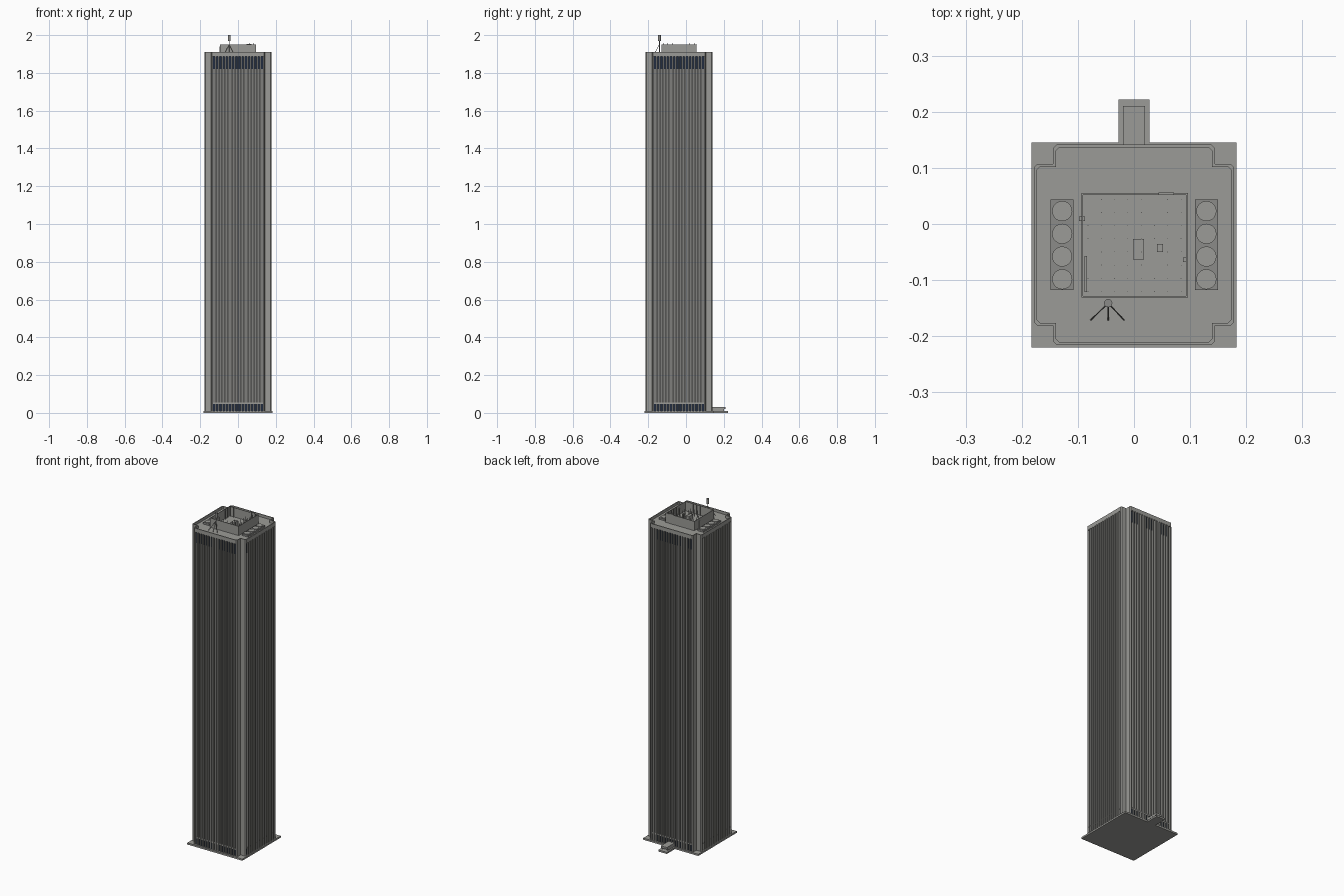
import bpy, bmesh, math
from mathutils import Matrix, Vector

if "Cube" in bpy.data.objects:
    bpy.data.objects.remove(bpy.data.objects["Cube"])

CY = -0.037            # tower centre in y
H, N, C = 0.1785, 0.144, 0.006   # half width, notch position, corner chamfer
TOP = 1.91
ROOF = 1.894


def material(name, rgb):
    m = bpy.data.materials.new(name)
    m.diffuse_color = (*rgb, 1)
    m.use_nodes = True
    m.node_tree.nodes["Principled BSDF"].inputs["Base Color"].default_value = m.diffuse_color
    return m


concrete = material("concrete_grey", (0.33, 0.33, 0.31))
panel = material("panel_grey", (0.21, 0.21, 0.20))
glass = material("dark_glass", (0.015, 0.025, 0.05))
metal = material("metal_grey", (0.26, 0.26, 0.25))


class Part:
    """Collects simple solids into one named object."""
    def __init__(self, name, mat):
        self.name, self.mat, self.bm = name, mat, bmesh.new()

    def box(self, x0, x1, y0, y1, z0, z1):
        return self.prism([(x0, y0), (x1, y0), (x1, y1), (x0, y1)], z0, z1)

    def prism(self, pts, z0, z1):
        low = [self.bm.verts.new((x, y, z0)) for x, y in pts]
        high = [self.bm.verts.new((x, y, z1)) for x, y in pts]
        n = len(pts)
        self.bm.faces.new(low[::-1])
        self.bm.faces.new(high)
        for i in range(n):
            j = (i + 1) % n
            self.bm.faces.new((low[i], low[j], high[j], high[i]))
        return self

    def ring(self, outer, inner, z0, z1):
        loops = [[self.bm.verts.new((x, y, z)) for x, y in p]
                 for p, z in ((outer, z0), (outer, z1), (inner, z1), (inner, z0))]
        n = len(outer)
        for a, b in zip(loops, loops[1:] + loops[:1]):
            for i in range(n):
                j = (i + 1) % n
                self.bm.faces.new((a[i], a[j], b[j], b[i]))
        return self

    def rod(self, a, b, r, sides=8):
        a, b = Vector(a), Vector(b)
        d = b - a
        mat = Matrix.Translation((a + b) / 2) @ d.to_track_quat('Z', 'Y').to_matrix().to_4x4()
        bmesh.ops.create_cone(self.bm, cap_ends=True, segments=sides, radius1=r,
                              radius2=r, depth=d.length, matrix=mat)
        return self

    def four_sides(self):
        # repeat the front facade on the other three sides
        geom = self.bm.verts[:] + self.bm.edges[:] + self.bm.faces[:]
        for k in range(1, 4):
            new = bmesh.ops.duplicate(self.bm, geom=geom)["geom"]
            bmesh.ops.rotate(self.bm, cent=(0, 0, 0), matrix=Matrix.Rotation(k * math.pi / 2, 3, 'Z'),
                             verts=[v for v in new if isinstance(v, bmesh.types.BMVert)])
        bmesh.ops.translate(self.bm, vec=(0, CY, 0), verts=self.bm.verts[:])
        return self

    def done(self):
        bmesh.ops.recalc_face_normals(self.bm, faces=self.bm.faces[:])
        me = bpy.data.meshes.new(self.name)
        self.bm.to_mesh(me)
        self.bm.free()
        me.materials.append(self.mat)
        ob = bpy.data.objects.new(self.name, me)
        bpy.context.collection.objects.link(ob)
        return ob


def outline(h, n, c):
    """Square plan with notched corners and small chamfers."""
    corner = [(n - c, -h), (n, -h + c), (n, -n), (h - c, -n), (h, -n + c)]
    pts = []
    for k in range(4):
        for x, y in corner:
            for _ in range(k):
                x, y = -y, x
            pts.append((x, y + CY))
    return pts


# base plinth with rear entrance pad
Part("base_plate", concrete).box(-0.183, 0.183, -0.22, 0.145, 0, 0.01).done()
Part("entrance_pad", concrete).box(-0.028, 0.028, 0.145, 0.222, 0, 0.01).done()
entry = Part("entrance_canopy", concrete).box(-0.02, 0.02, 0.135, 0.21, 0.02, 0.032)
for s in (-1, 1):
    entry.box(s * 0.017 - 0.002, s * 0.017 + 0.002, 0.138, 0.2, 0.01, 0.02)
entry.done()

# recessed tower core and solid top band
REC = 0.011
Part("tower_core", panel).prism(outline(H - REC, N - 0.001, 0.001), 0.01, 1.888).done()
Part("top_band", concrete).prism(outline(H, N, C), 1.886, ROOF).done()
Part("parapet", concrete).ring(outline(H, N, C), outline(H - 0.005, N - 0.005, C), ROOF, TOP).done()

# chamfered corner piers beside every notch
piers = Part("corner_piers", concrete)
for s in (-1, 1):
    piers.prism([(s * (N - 0.009), -H), (s * (N - C), -H), (s * N, -H + C),
                 (s * N, -N), (s * (N - 0.009), -N)], 0.01, 1.886)
    piers.box(*sorted((s * (N - 0.002), s * N)), -N - 0.001, -N + 0.02, 0.01, 1.886)
piers.four_sides().done()

# vertical fins, with window slots at top and bottom of each bay
BAYS = 16
W = 2 * (N - 0.009)
P = W / BAYS
fins = Part("facade_fins", concrete)
high = Part("top_windows", glass)
low = Part("ground_windows", glass)
sills = Part("bay_sills", concrete)
for i in range(BAYS):
    x = -W / 2 + (i + 0.5) * P
    g = P * 0.27
    if i:
        fins.box(x - P / 2 - P * 0.23, x - P / 2 + P * 0.23, -H, -H + REC + 0.001, 0.01, 1.886)
    high.box(x - g, x + g, -H + REC - 0.002, -H + REC + 0.001, 1.82, 1.886)
    low.box(x - g, x + g, -H + REC - 0.002, -H + REC + 0.001, 0.01, 0.048)
    sills.box(x - g, x + g, -H + 0.005, -H + REC + 0.001, 0.048, 0.056)
for p in (fins, high, low, sills):
    p.four_sides().done()

# rooftop screen enclosure: thin open-topped walls
X0, X1, Y0, Y1 = -0.094, 0.096, -0.131, 0.055
rect = lambda d: [(X0 + d, Y0 + d), (X1 - d, Y0 + d), (X1 - d, Y1 - d), (X0 + d, Y1 - d)]
Part("roof_screen", concrete).ring(rect(0), rect(0.003), ROOF, 1.95).done()

# posts inside the enclosure
posts = Part("screen_posts", metal)
for i in range(8):
    for j in range(8):
        x, y = X0 + 0.012 + i * 0.0237, Y0 + 0.011 + j * 0.0234
        edge = i in (0, 7) or j in (0, 7)
        posts.rod((x, y, ROOF), (x, y, 1.957 if edge else 1.935), 0.0007, 4)
posts.done()

# plant boxes inside the enclosure
plant = Part("plant_boxes", concrete)
for x0, x1, y0, y1, h in ((-0.002, 0.018, -0.063, -0.027, 0.03), (0.041, 0.052, -0.05, -0.036, 0.025),
                          (0.087, 0.094, -0.068, -0.06, 0.04), (-0.088, -0.084, -0.121, -0.057, 0.035),
                          (-0.098, -0.087, 0.005, 0.013, 0.045), (0.044, 0.071, 0.052, 0.056, 0.06)):
    plant.box(x0, x1, y0, y1, ROOF, ROOF + h)
plant.done()

# cooling units with four round fans on each side
for name, cx in (("left", -0.128), ("right", 0.129)):
    Part(name + "_cooling_unit", metal).box(cx - 0.0205, cx + 0.0205, -0.118, 0.044, ROOF, 1.904).done()
    fans = Part(name + "_fan_rings", concrete)
    for k in range(4):
        y = 0.023 - k * 0.0405
        fans.rod((cx, y, 1.903), (cx, y, 1.908), 0.018, 20)
    fans.done()

# mast with tripod legs
mx, my = -0.046, -0.141
mast = Part("mast", metal).rod((mx, my, ROOF), (mx, my, 1.972), 0.0022)
for lx in (-0.077, -0.046, -0.018):
    mast.rod((lx, -0.171, ROOF), (mx, my, 1.95), 0.0013, 6)
mast.done()
Part("mast_head", metal).rod((mx, my, 1.97), (mx, my, 2.0), 0.0075, 12).done()
